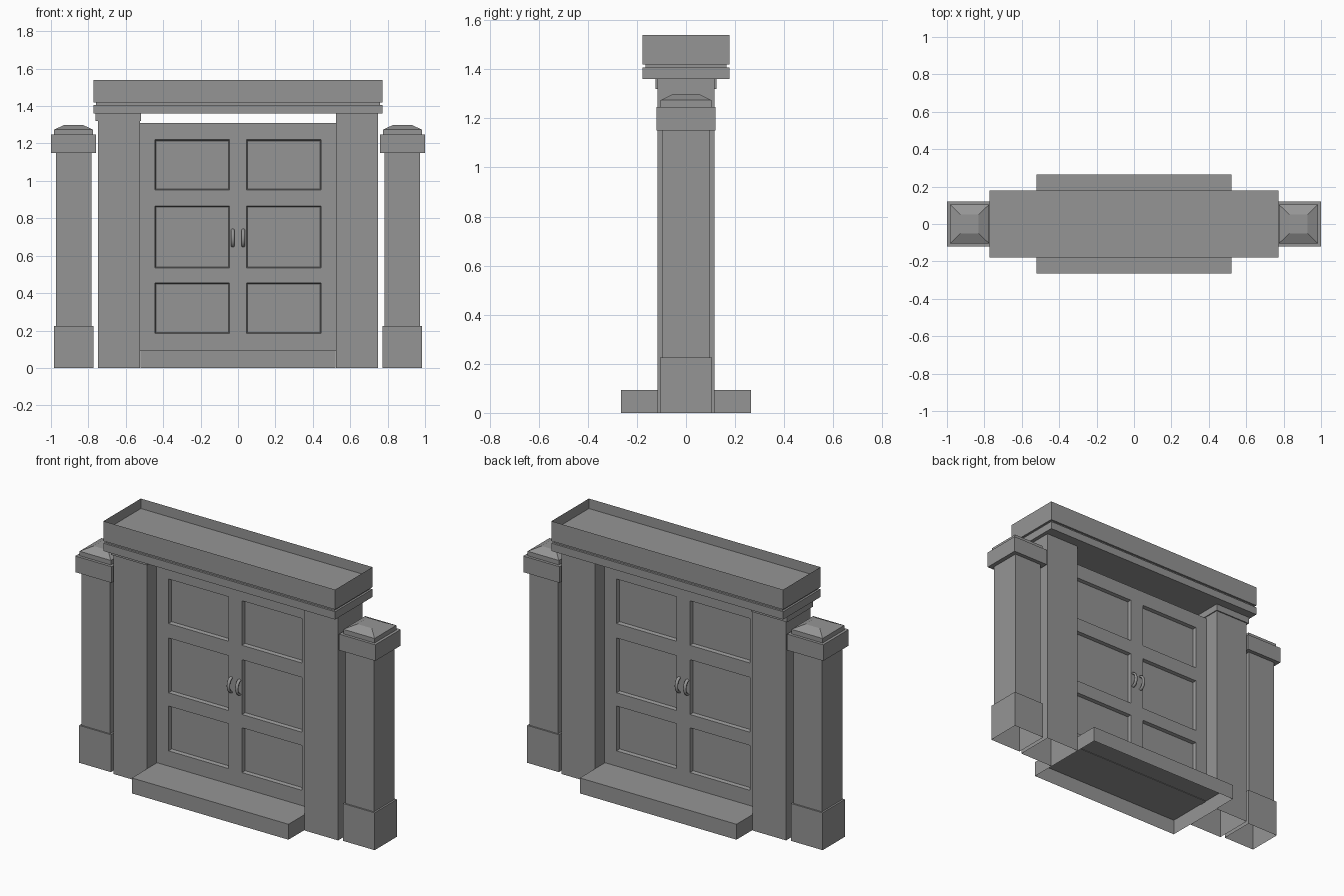
import bpy, bmesh, math

cube = bpy.data.objects.get("Cube")
if cube:
    bpy.data.objects.remove(cube, do_unlink=True)

stone = bpy.data.materials.new("stone_grey")
stone.use_nodes = True
GREY = (0.3, 0.3, 0.3, 1)
stone.diffuse_color = GREY
stone.node_tree.nodes["Principled BSDF"].inputs["Base Color"].default_value = GREY


def finish(name, bm):
    mesh = bpy.data.meshes.new(name)
    bm.to_mesh(mesh)
    bm.free()
    mesh.materials.append(stone)
    obj = bpy.data.objects.new(name, mesh)
    bpy.context.collection.objects.link(obj)
    return obj


def add_box(bm, cx, hx, hy, z0, z1, top=None, open_bottom=False):
    """Box centred on (cx, 0); top gives smaller half sizes for a taper."""
    tx, ty = top or (hx, hy)
    rings = []
    for a, b, z in ((hx, hy, z0), (tx, ty, z1)):
        rings.append([bm.verts.new((cx + sx * a, sy * b, z))
                      for sx, sy in ((-1, -1), (1, -1), (1, 1), (-1, 1))])
    low, high = rings
    for i in range(4):
        j = (i + 1) % 4
        bm.faces.new((low[i], low[j], high[j], high[i]))
    if not open_bottom:
        bm.faces.new(low[::-1])
    return bm.faces.new(high)


def box(name, *args, **kw):
    bm = bmesh.new()
    add_box(bm, *args, **kw)
    return finish(name, bm)


# Doorstep, an open-bottomed slab
box("doorstep", 0, 0.522, 0.265, 0, 0.093, open_bottom=True)

# Door columns and outer posts on both sides
for side, s in (("left", 1), ("right", -1)):
    box(side + "_door_column", s * 0.637, 0.112, 0.117, 0, 1.36, open_bottom=True)
    x = s * 0.879
    box(side + "_post_base", x, 0.106, 0.106, 0, 0.225, open_bottom=True)
    box(side + "_post_shaft", x, 0.095, 0.097, 0.225, 1.15)
    box(side + "_post_cap", x, 0.121, 0.121, 1.15, 1.247)
    box(side + "_post_slab", x, 0.104, 0.104, 1.247, 1.274)
    box(side + "_post_top", x, 0.104, 0.104, 1.274, 1.30, top=(0.048, 0.05))

# Only the right column carries a capital
box("right_column_capital", -0.64, 0.121, 0.124, 1.32, 1.36)

# Lintel: lower band, groove and a crown with a sunken top
box("lintel_band", 0, 0.772, 0.178, 1.36, 1.407)
box("lintel_groove", 0, 0.76, 0.166, 1.407, 1.42)
bm = bmesh.new()
top = add_box(bm, 0, 0.772, 0.178, 1.42, 1.54)
bmesh.ops.inset_region(bm, faces=[top], thickness=0.063)
well = bmesh.ops.extrude_discrete_faces(bm, faces=[top])["faces"]
bmesh.ops.translate(bm, verts=well[0].verts, vec=(0, 0, -0.06))
finish("lintel_crown", bm)

# Double door: one quarter with sunken panels, mirrored to both leaves and both faces
FRONT = -0.025
xs = (0, 0.045, 0.445, 0.525)
zs = (0.09, 0.185, 0.455, 0.535, 0.865, 0.952, 1.22, 1.31)
bm = bmesh.new()
grid = [[bm.verts.new((x, FRONT, z)) for x in xs] for z in zs]
panels = []
for r in range(len(zs) - 1):
    for c in range(len(xs) - 1):
        f = bm.faces.new((grid[r][c], grid[r][c + 1], grid[r + 1][c + 1], grid[r + 1][c]))
        if c == 1 and r % 2 == 1:
            panels.append(f)
rim = [e for e in bm.edges if e.is_boundary and any(v.co.x > 0.001 for v in e.verts)]
edge = bmesh.ops.extrude_edge_only(bm, edges=rim)["geom"]
for v in edge:
    if isinstance(v, bmesh.types.BMVert):
        v.co.y = 0
bmesh.ops.inset_individual(bm, faces=panels, thickness=0.008, depth=-0.02)
door = finish("double_door", bm)
mirror = door.modifiers.new("mirror", 'MIRROR')
mirror.use_axis = (True, True, False)

# Curved pull handles on both faces of both leaves
for side, s in (("left", 1), ("right", -1)):
    for face, d in (("front", -1), ("back", 1)):
        bm = bmesh.new()
        rings = []
        steps, around = 12, 10
        for i in range(steps + 1):
            t = math.pi * i / steps
            ring = []
            for k in range(around):
                a = 2 * math.pi * k / around
                out = 0.03 + 0.007 * math.cos(a)
                ring.append(bm.verts.new((
                    s * 0.028 + 0.010 * math.sin(a),
                    d * (abs(FRONT) - 0.003 + out * math.sin(t)),
                    0.695 - (0.01 + out + 0.003) * math.cos(t))))
            rings.append(ring)
        for p, q in zip(rings, rings[1:]):
            for k in range(around):
                n = (k + 1) % around
                bm.faces.new((p[k], p[n], q[n], q[k])).smooth = True
        bmesh.ops.recalc_face_normals(bm, faces=bm.faces)
        finish(f"{side}_{face}_handle", bm)
